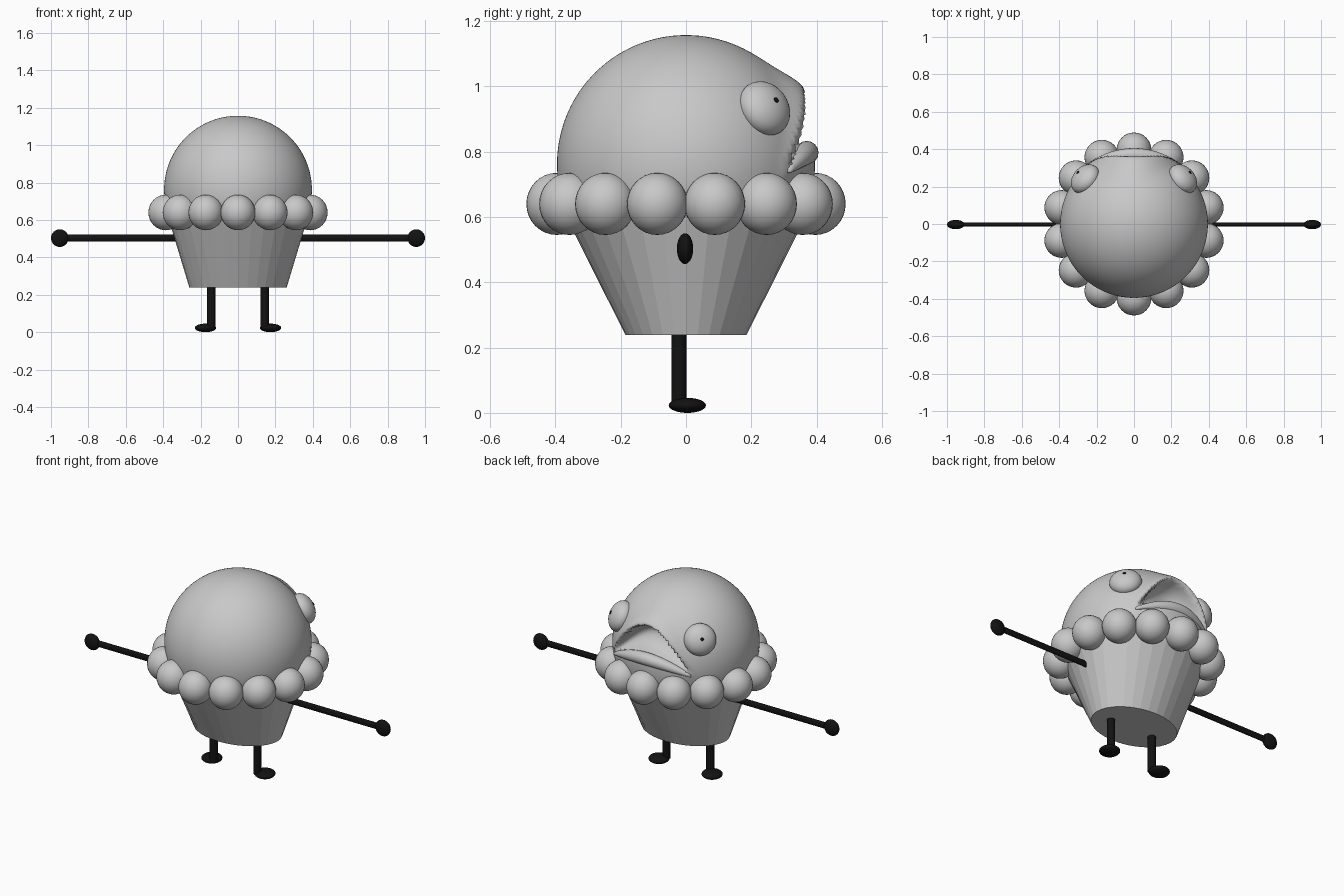
import bpy, bmesh, math
from mathutils import Vector, Matrix

if "Cube" in bpy.data.objects:
    bpy.data.objects.remove(bpy.data.objects["Cube"])


def material(name, rgb):
    m = bpy.data.materials.new(name)
    m.diffuse_color = (*rgb, 1)
    m.use_nodes = True
    m.node_tree.nodes["Principled BSDF"].inputs["Base Color"].default_value = m.diffuse_color
    return m


GREY = material("light grey", (0.58, 0.58, 0.58))
BLACK = material("black", (0.006, 0.006, 0.006))


def finish(name, bm, mat, smooth=True):
    bmesh.ops.recalc_face_normals(bm, faces=bm.faces)
    me = bpy.data.meshes.new(name)
    bm.to_mesh(me)
    bm.free()
    me.materials.append(mat)
    for p in me.polygons:
        p.use_smooth = smooth
    ob = bpy.data.objects.new(name, me)
    bpy.context.collection.objects.link(ob)
    return ob


def ellipsoid(name, centre, radii, mat, rot=None, seg=32, rings=16):
    bm = bmesh.new()
    bmesh.ops.create_uvsphere(bm, u_segments=seg, v_segments=rings, radius=1)
    m = Matrix.Translation(centre) @ (rot or Matrix()) @ Matrix.Diagonal((*radii, 1))
    bm.transform(m)
    return finish(name, bm, mat)


def rod(name, centre, length, rx, ry, mat, rot=None):
    bm = bmesh.new()
    bmesh.ops.create_cone(bm, cap_ends=True, segments=24, radius1=1, radius2=1, depth=1)
    bm.transform(Matrix.Translation(centre) @ (rot or Matrix())
                 @ Matrix.Diagonal((rx, ry, length, 1)))
    ob = finish(name, bm, mat, False)
    for p in ob.data.polygons:
        p.use_smooth = len(p.vertices) == 4
    return ob


# Wrapper: round at the top, oval at the bottom
bm = bmesh.new()
bmesh.ops.create_cone(bm, cap_ends=True, segments=32, radius1=1, radius2=1, depth=1)
for v in bm.verts:
    top = v.co.z > 0
    v.co.x *= 0.38 if top else 0.26
    v.co.y *= 0.385 if top else 0.185
    v.co.z = 0.635 if top else 0.238
finish("cup_wrapper", bm, GREY, False)

# Head: sphere with a frowning mouth hollow and a swollen upper lip at +y
HEAD_Z, HEAD_R = 0.762, 0.395
bm = bmesh.new()
bmesh.ops.create_uvsphere(bm, u_segments=144, v_segments=96, radius=HEAD_R)
for v in bm.verts:
    v.co.z += HEAD_Z
    x, y, z = v.co
    if y <= 0 or abs(x) >= 0.28:
        continue
    upper = 0.985 - 0.235 * (x / 0.25) ** 2
    lower = 0.82 - 0.07 * (x / 0.25) ** 2
    side = 1 - (x / 0.28) ** 2
    v.co.y += 0.042 * side * math.exp(-((z - upper - 0.015) / 0.05) ** 2)
    if lower < z < upper:
        t = (z - lower) / (upper - lower)
        v.co.y -= 0.12 * math.sqrt(4 * t * (1 - t)) * (1 - (x / 0.25) ** 2)
finish("head", bm, GREY)

# Lower lip: tapered arched tube
bm = bmesh.new()
rows = []
N, S = 32, 16
for i in range(N + 1):
    u = -1 + 2 * i / N
    c = Vector((0.25 * u, 0.37 - 0.055 * u * u, 0.797 - 0.055 * u * u))
    r = 0.008 + 0.028 * (1 - u * u)
    rows.append([bm.verts.new(c + Vector((0, r * math.cos(a), r * math.sin(a))))
                 for a in (math.tau * k / S for k in range(S))])
for a, b in zip(rows, rows[1:]):
    for k in range(S):
        bm.faces.new((a[k], a[(k + 1) % S], b[(k + 1) % S], b[k]))
bm.faces.new(rows[0])
bm.faces.new(rows[-1])
finish("lower_lip", bm, GREY)

# Frosting balls around the rim
for i in range(14):
    a = math.tau * i / 14
    ellipsoid(f"frosting_ball_{i + 1}", (0.396 * math.sin(a), 0.396 * math.cos(a), 0.64),
              (0.093, 0.093, 0.095), GREY)

# Eyes, pupils and limbs, mirrored left and right
for side, s in (("right", 1), ("left", -1)):
    n = Vector((s * 0.26, 0.24, 0.17)).normalized()
    rot = n.to_track_quat('Z', 'Y').to_matrix().to_4x4()
    centre = Vector((0, 0, HEAD_Z)) + n * 0.393
    ellipsoid(f"{side}_eye", centre, (0.088, 0.088, 0.06), GREY, rot)
    ellipsoid(f"{side}_pupil", centre + n * 0.0595, (0.009, 0.009, 0.004), BLACK, rot, 16, 8)

    rod(f"{side}_arm", (s * 0.625, -0.003, 0.504), 0.65, 0.019, 0.01, BLACK,
        Matrix.Rotation(math.pi / 2, 4, 'Y'))
    ellipsoid(f"{side}_hand", (s * 0.953, -0.003, 0.503), (0.047, 0.025, 0.047), BLACK)
    rod(f"{side}_leg", (s * 0.143, -0.022, 0.14), 0.23, 0.022, 0.023, BLACK)
    ellipsoid(f"{side}_foot", (s * 0.174, 0.004, 0.023), (0.057, 0.057, 0.023), BLACK)
